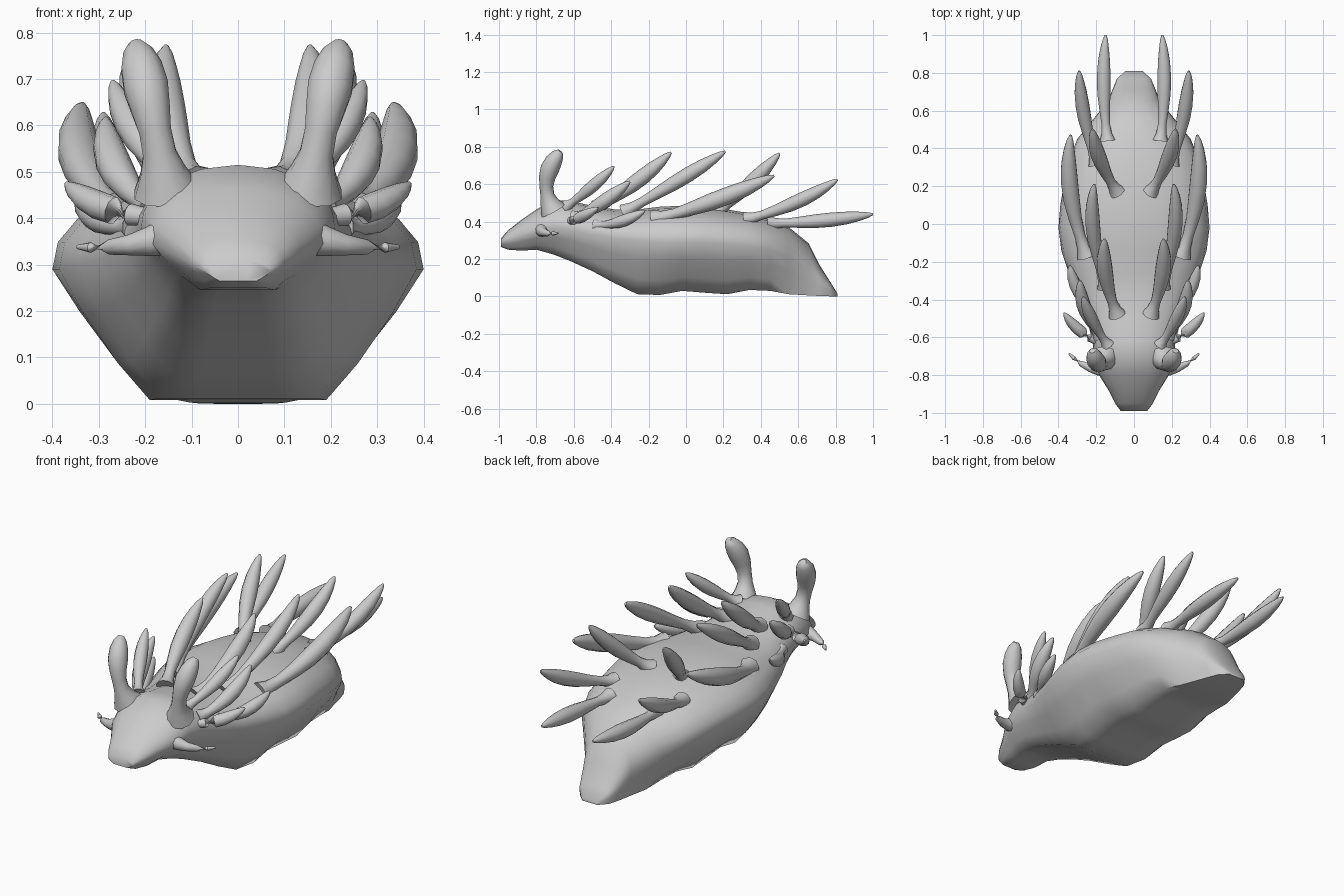
import bpy, bmesh, math
from mathutils import Vector


def loft(name, rings, mirror=False):
    """Skin a list of closed rings, capping both ends."""
    bm = bmesh.new()
    vr = [[bm.verts.new(p) for p in r] for r in rings]
    n = len(vr[0])
    for a, b in zip(vr, vr[1:]):
        for i in range(n):
            j = (i + 1) % n
            bm.faces.new((a[i], a[j], b[j], b[i]))
    bm.faces.new(vr[0])
    bm.faces.new(vr[-1])
    bmesh.ops.recalc_face_normals(bm, faces=bm.faces)
    me = bpy.data.meshes.new(name)
    bm.to_mesh(me)
    bm.free()
    ob = bpy.data.objects.new(name, me)
    bpy.context.collection.objects.link(ob)
    if mirror:
        m = ob.modifiers.new("mirror", 'MIRROR')
        m.use_axis[0] = True
    bpy.ops.object.select_all(action='DESELECT')
    ob.select_set(True)
    bpy.context.view_layer.objects.active = ob
    bpy.ops.object.shade_smooth_by_angle(angle=math.radians(55))
    return ob


def bezier(p, t):
    a, b, c = p
    return a * (1 - t) ** 2 + b * 2 * t * (1 - t) + c * t * t


def horn(name, base, mid, tip, radius, profile, sides=10):
    """Mirrored pair of curved tapering tubes; mid is a point on the curve."""
    base, mid, tip = Vector(base), Vector(mid), Vector(tip)
    path = (base, mid * 2 - (base + tip) / 2, tip)
    rings = []
    for t, k in profile:
        c = bezier(path, t)
        d = (bezier(path, t + .01) - bezier(path, t - .01)).normalized()
        u = d.cross(Vector((1, 0, 0)) if abs(d.x) < .8 else Vector((0, 1, 0))).normalized()
        v = d.cross(u)
        rings.append([c + (u * math.cos(a) + v * math.sin(a)) * radius * k
                      for a in (2 * math.pi * i / sides for i in range(sides))])
    return loft(name, rings, True)


# Body stations: y, half width, top z, widest z, bottom z, sole half width
stations = [
    (-.99, .07, .31, .285, .265, .04), (-.95, .10, .355, .30, .25, .06),
    (-.88, .135, .41, .32, .245, .08), (-.80, .185, .465, .345, .25, .09),
    (-.71, .21, .515, .37, .225, .10), (-.62, .22, .51, .36, .19, .11),
    (-.50, .25, .485, .33, .135, .13), (-.38, .30, .465, .31, .07, .15),
    (-.26, .345, .465, .30, .012, .17), (-.14, .385, .48, .29, .008, .19),
    (-.02, .40, .485, .29, .03, .19), (.10, .39, .48, .29, .02, .19),
    (.22, .37, .465, .28, .012, .19), (.34, .345, .445, .27, .035, .18),
    (.45, .30, .41, .25, .03, .17), (.55, .22, .37, .21, .012, .15),
    (.655, .135, .285, .14, .006, .12), (.71, .115, .175, .08, .003, .105),
    (.77, .09, .08, .04, .001, .085), (.81, .045, .015, .007, 0, .045)]
rings = []
for y, w, top, mid, bot, sole in stations:
    half = [(0, top)]
    for a in (22, 42, 60, 76):
        s, c = math.sin(math.radians(a)), math.cos(math.radians(a))
        half.append((w * s, mid + (top - mid) * c ** .85))
    half += [(w, mid), (w - (w - sole) * .28, mid + (bot - mid) * .35),
             (w - (w - sole) * .65, mid + (bot - mid) * .72),
             (sole, bot), (sole * .5, bot), (0, bot)]
    rings.append([(x, y, z) for x, z in half] +
                 [(-x, y, z) for x, z in half[-2:0:-1]])
loft("body", rings)

# Leaf-shaped back fronds: base, middle, tip, radius
leaf = [(0, 1.15), (.07, .75), (.16, .62), (.3, .78), (.45, .96), (.6, 1),
        (.75, .88), (.87, .64), (.95, .4), (1, .14)]
fronds = [
    ((.14, .44, .39), (.16, .72, .405), (.15, 1.0, .44), .038),
    ((.20, .32, .41), (.265, .58, .50), (.29, .81, .625), .038),
    ((.09, .17, .45), (.18, .34, .60), (.22, .50, .765), .04),
    ((.25, -.17, .41), (.335, .16, .515), (.335, .47, .645), .047),
    ((.15, -.33, .45), (.215, -.04, .62), (.21, .21, .775), .04),
    ((.09, -.48, .47), (.15, -.27, .61), (.155, -.08, .77), .042),
    ((.14, -.64, .48), (.22, -.51, .58), (.27, -.385, .695), .033),
    ((.18, -.59, .42), (.26, -.45, .50), (.285, -.30, .615), .038),
    ((.22, -.48, .38), (.30, -.35, .40), (.34, -.22, .46), .032),
    ((.15, -.64, .40), (.28, -.57, .42), (.37, -.47, .475), .031)]
for i, (b, m, t, r) in enumerate(fronds):
    horn(f"back_frond_{i + 1}", b, m, t, r, leaf)

# Club-shaped upper feelers
club = [(0, 1.5), (.13, 1.05), (.25, .78), (.4, .76), (.55, .92), (.7, 1.05),
        (.84, .95), (.94, .7), (1, .35)]
horn("upper_feeler", (.155, -.71, .46), (.185, -.745, .62), (.22, -.67, .775), .048, club)

# Pointed mouth feelers
spike = [(0, 1.3), (.2, 1), (.4, .72), (.65, .5), (.85, .36), (1, .15)]
horn("mouth_feeler", (.15, -.77, .36), (.25, -.755, .34), (.345, -.685, .338), .032, spike)
